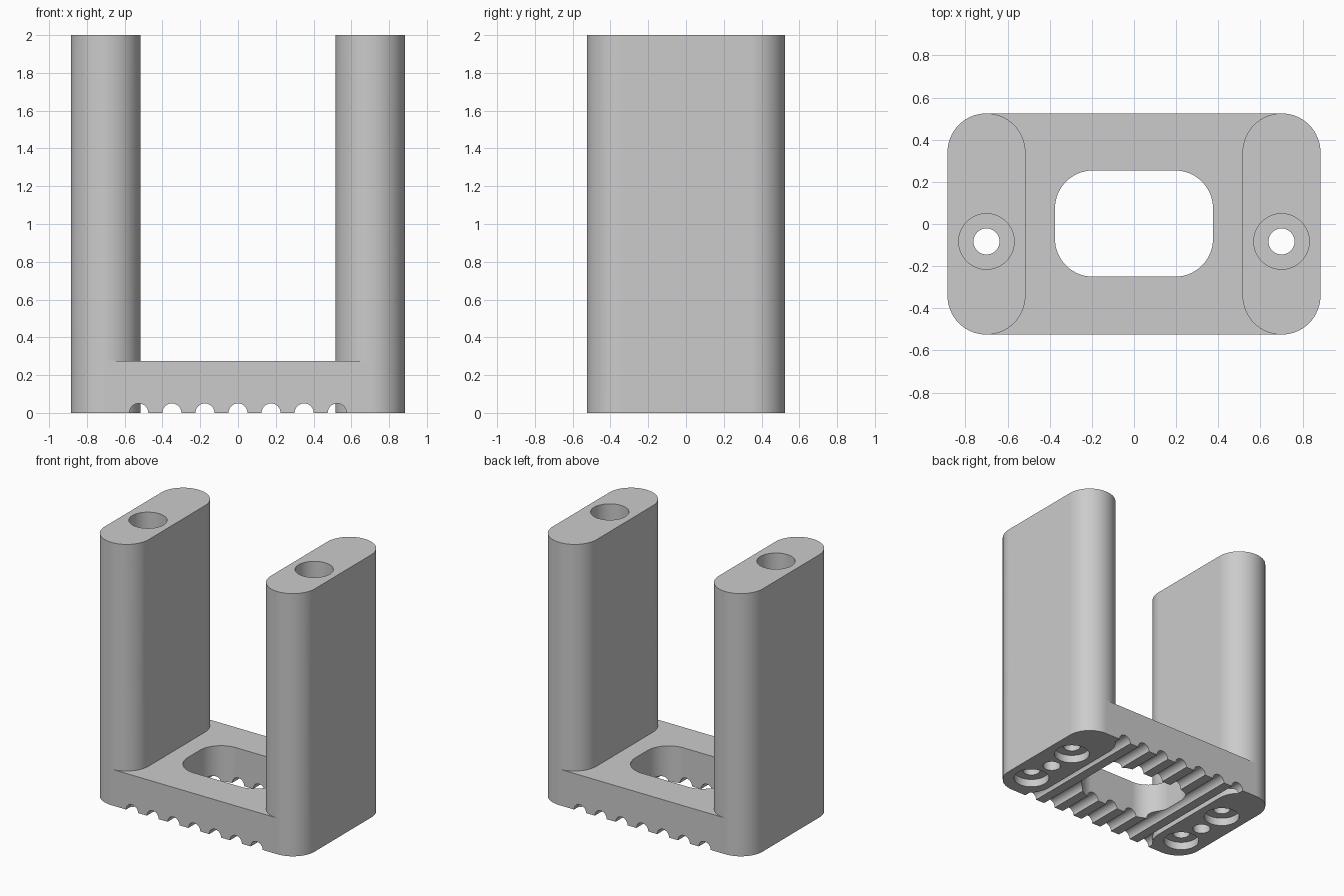
import bpy
import bmesh
from math import cos, sin, pi
from mathutils import Matrix, Vector

if "Cube" in bpy.data.objects:
    bpy.data.objects.remove(bpy.data.objects["Cube"])

grey = bpy.data.materials.new("plain grey")
grey.use_nodes = True
colour = (0.6, 0.6, 0.6, 1)
grey.diffuse_color = colour
grey.node_tree.nodes["Principled BSDF"].inputs["Base Color"].default_value = colour

HALF_X, HALF_Y, HEIGHT = 0.885, 0.525, 2.0
POST_X, POST_R = 0.7, 0.185
BASE_TOP = 0.275
HOLE_Y = -0.083


def rounded_rect(cx, cy, hx, hy, r, steps=16):
    """Outline of a rectangle with round corners."""
    points = []
    for quarter, (sx, sy) in enumerate([(1, 1), (-1, 1), (-1, -1), (1, -1)]):
        for i in range(steps + 1):
            a = (quarter + i / steps) * pi / 2
            points.append((cx + sx * (hx - r) + r * cos(a),
                           cy + sy * (hy - r) + r * sin(a)))
    return points


def prism(name, outline, low, high, axis="Z"):
    """Extrude an outline along z, x or y."""
    bm = bmesh.new()
    face = bm.faces.new([bm.verts.new((u, v, low)) for u, v in outline])
    top = bmesh.ops.extrude_face_region(bm, geom=[face])["geom"]
    bmesh.ops.translate(bm, vec=(0, 0, high - low),
                        verts=[g for g in top if isinstance(g, bmesh.types.BMVert)])
    bmesh.ops.remove_doubles(bm, verts=bm.verts, dist=0.0001)
    if axis == "X":    # outline is (y, z)
        bm.transform(Matrix(((0, 0, 1, 0), (1, 0, 0, 0), (0, 1, 0, 0), (0, 0, 0, 1))))
    elif axis == "Y":  # outline is (x, z)
        bm.transform(Matrix(((1, 0, 0, 0), (0, 0, 1, 0), (0, 1, 0, 0), (0, 0, 0, 1))))
    bmesh.ops.recalc_face_normals(bm, faces=bm.faces)
    mesh = bpy.data.meshes.new(name)
    bm.to_mesh(mesh)
    bm.free()
    mesh.materials.append(grey)
    obj = bpy.data.objects.new(name, mesh)
    bpy.context.collection.objects.link(obj)
    return obj


def cylinder(name, u, v, r, low, high, axis="Z"):
    return prism(name, rounded_rect(u, v, r, r, r, 12), low, high, axis)


def combine(target, other, operation="DIFFERENCE"):
    """Apply a boolean and discard the second object."""
    bpy.context.view_layer.objects.active = target
    mod = target.modifiers.new("boolean", "BOOLEAN")
    mod.operation, mod.solver, mod.object = operation, "EXACT", other
    bpy.ops.object.modifier_apply(modifier=mod.name)
    bpy.data.objects.remove(other)


# Base plate, reaching to the middle of each post
corners = [(x, y) for x, y in ((-POST_X, -HALF_Y), (POST_X, -HALF_Y),
                               (POST_X, HALF_Y), (-POST_X, HALF_Y))]
frame = prism("bracket_frame", corners, 0, BASE_TOP)

# Window and grip grooves in the base
combine(frame, prism("window", rounded_rect(0, 0.002, 0.375, 0.252, 0.18), -0.1, 0.5))
for i in range(-3, 4):
    combine(frame, cylinder("groove", i * 0.175, 0, 0.05, -0.7, 0.7, "Y"))

# Round-ended posts
for side in (-1, 1):
    x = side * POST_X
    post = prism("post", rounded_rect(x, 0, POST_R, HALF_Y, POST_R), 0, HEIGHT)
    combine(frame, post, "UNION")

# Front notch across both posts
notch = rounded_rect(-0.468, 1.377, 0.195, 0.438, 0.195)
combine(frame, prism("notch", notch, -1, 1, "X"))

# Screw holes with deep top recess, and stepped pockets in the feet
for side in (-1, 1):
    x = side * POST_X
    combine(frame, cylinder("screw_hole", x, HOLE_Y, 0.062, -0.1, 2.1))
    combine(frame, cylinder("screw_recess", x, HOLE_Y, 0.132, 0.3, 2.1))
    for offset in (-0.225, 0.225):
        y = HOLE_Y + offset
        combine(frame, cylinder("foot_pocket", x, y, 0.125, -0.1, 0.06))
        combine(frame, cylinder("foot_pilot_hole", x, y, 0.06, -0.1, 0.2))

# Smooth curved walls, sharp rims
bpy.ops.object.select_all(action="DESELECT")
frame.select_set(True)
bpy.context.view_layer.objects.active = frame
bpy.ops.object.shade_smooth_by_angle(angle=pi / 6)
weighted = frame.modifiers.new("weighted normals", "WEIGHTED_NORMAL")
weighted.keep_sharp = True
